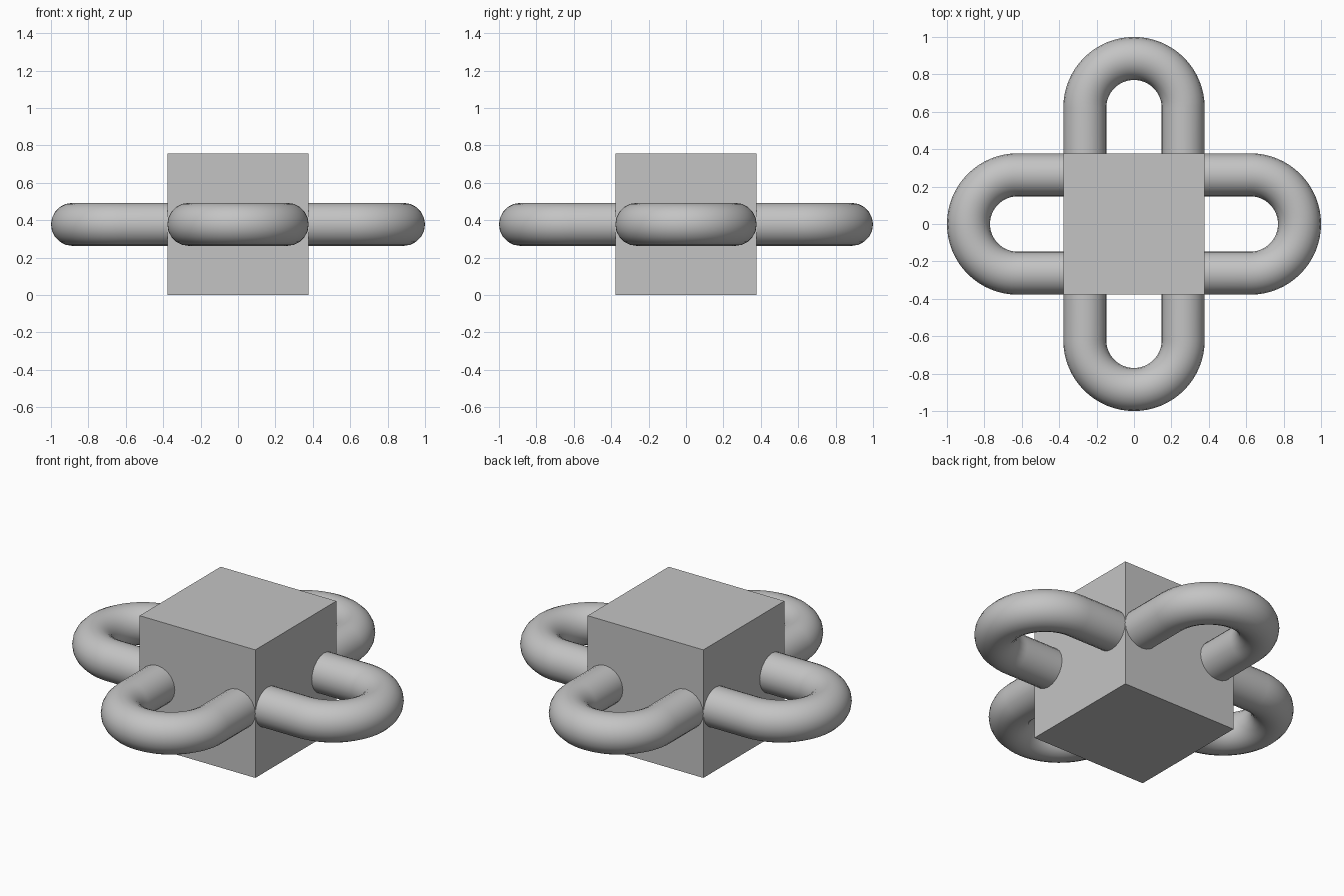
import bpy
import math

cube = bpy.data.objects.get("Cube")
if cube:
    bpy.data.objects.remove(cube, do_unlink=True)

HALF = 0.378          # half the block's side
TUBE = 0.115          # radius of the round bar
BEND = HALF - TUBE    # radius of the bend's centre line
BEND_Y = 1 - HALF     # where the bend starts
STEPS = 32

grey = bpy.data.materials.new("plain grey")
grey.use_nodes = True
colour = (0.55, 0.55, 0.55, 1)
grey.diffuse_color = colour
grey.node_tree.nodes["Principled BSDF"].inputs["Base Color"].default_value = colour

# Central block
bpy.ops.mesh.primitive_cube_add(size=2 * HALF, location=(0, 0, HALF))
block = bpy.context.object
block.name = "block"
block.data.materials.append(grey)


def add_link(name, turn):
    """U-shaped round bar whose two ends meet the block's face."""
    path = [(BEND, HALF - 0.01)]
    for i in range(STEPS + 1):
        a = math.pi * i / STEPS
        path.append((BEND * math.cos(a), BEND_Y + BEND * math.sin(a)))
    path.append((-BEND, HALF - 0.01))

    curve = bpy.data.curves.new(name, "CURVE")
    curve.dimensions = "3D"
    curve.bevel_depth = TUBE
    curve.bevel_resolution = 8
    curve.use_fill_caps = True
    spline = curve.splines.new("POLY")
    spline.points.add(len(path) - 1)
    for point, (x, y) in zip(spline.points, path):
        point.co = (x, y, 0, 1)

    link = bpy.data.objects.new(name, curve)
    bpy.context.collection.objects.link(link)
    link.location.z = HALF
    link.rotation_euler.z = turn
    curve.materials.append(grey)
    bpy.ops.object.select_all(action="DESELECT")
    link.select_set(True)
    bpy.context.view_layer.objects.active = link
    bpy.ops.object.convert(target="MESH")
    bpy.ops.object.shade_smooth_by_angle(angle=math.radians(40))


# One link on each side of the block
for i, side in enumerate(("back", "right", "front", "left")):
    add_link(side + "_link", math.pi / 2 * i)
